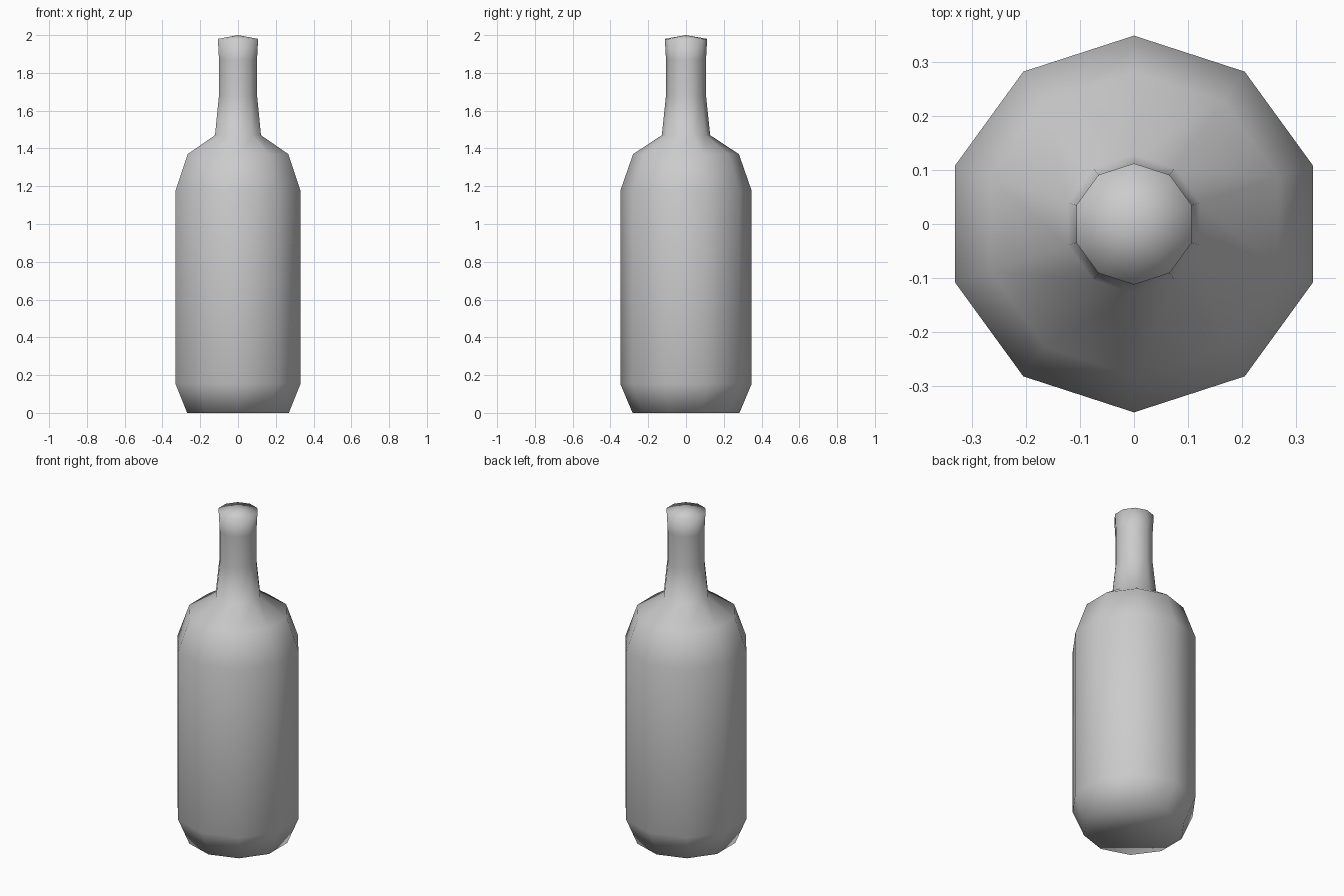
import bpy, bmesh
from math import cos, sin, pi

cube = bpy.data.objects.get("Cube")
if cube:
    bpy.data.objects.remove(cube, do_unlink=True)

SIDES = 10
# Bottle outline from base to lip: (radius, height)
PROFILE = [(0.283, 0.0), (0.348, 0.155), (0.348, 1.175), (0.28, 1.37),
           (0.128, 1.47), (0.106, 1.68), (0.106, 1.87), (0.112, 1.98)]

# Stacked rings, skinned into the body, shoulder and neck
bm = bmesh.new()
rings = []
for radius, z in PROFILE:
    angles = [pi / 2 + 2 * pi * i / SIDES for i in range(SIDES)]
    rings.append([bm.verts.new((radius * cos(a), radius * sin(a), z)) for a in angles])
for low, high in zip(rings, rings[1:]):
    for i in range(SIDES):
        j = (i + 1) % SIDES
        bm.faces.new((low[i], low[j], high[j], high[i]))

# Flat base and shallow pointed cap
bm.faces.new(rings[0][::-1])
tip = bm.verts.new((0, 0, 2.0))
for i in range(SIDES):
    bm.faces.new((rings[-1][i], rings[-1][(i + 1) % SIDES], tip))
bmesh.ops.recalc_face_normals(bm, faces=bm.faces)
for face in bm.faces:
    face.smooth = True

mesh = bpy.data.meshes.new("bottle")
bm.to_mesh(mesh)
bm.free()
bottle = bpy.data.objects.new("bottle", mesh)
bpy.context.collection.objects.link(bottle)

# Plain grey surface
grey = bpy.data.materials.new("light_grey")
grey.use_nodes = True
colour = (0.6, 0.6, 0.6, 1)
grey.diffuse_color = colour
grey.node_tree.nodes["Principled BSDF"].inputs["Base Color"].default_value = colour
mesh.materials.append(grey)
